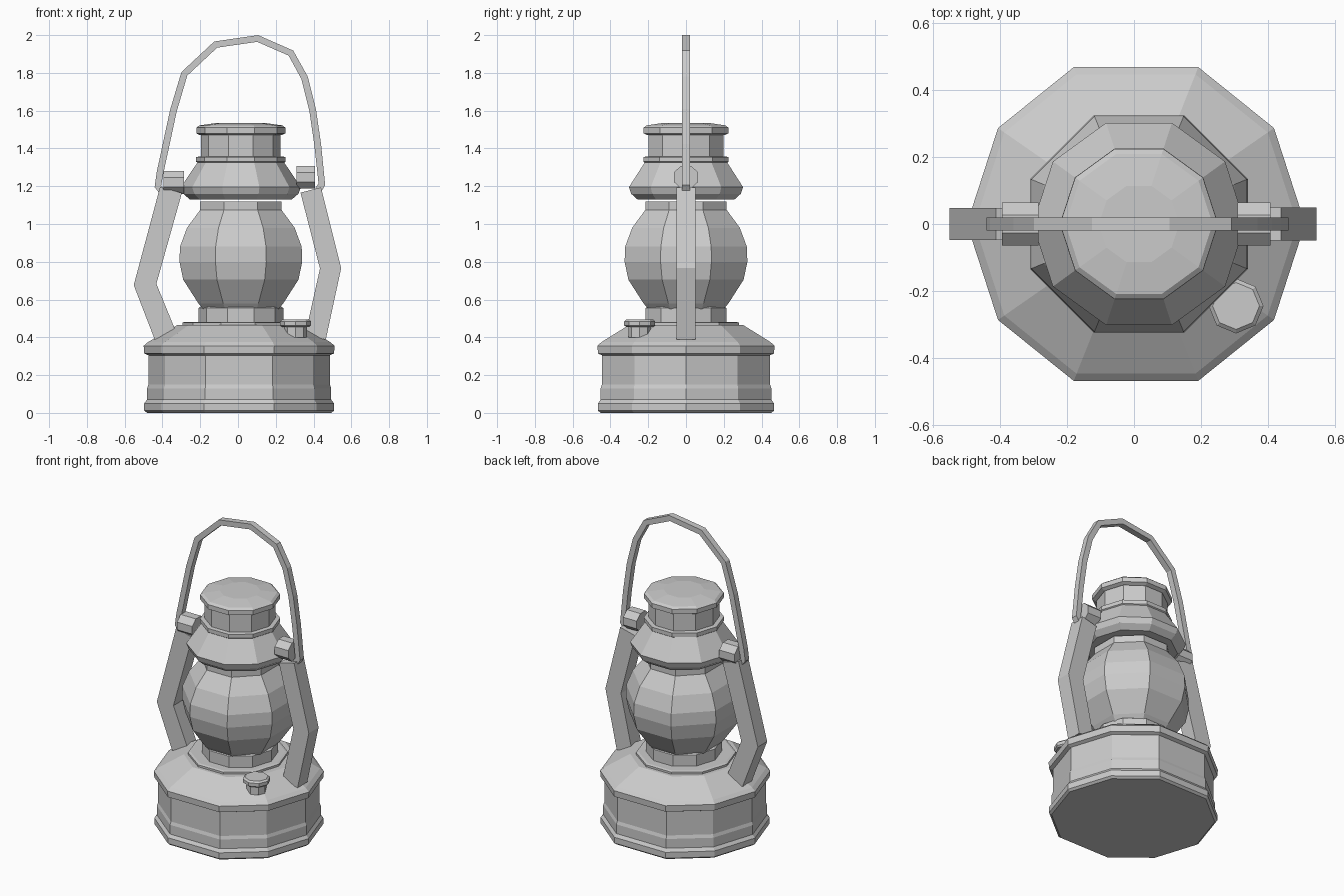
import bpy, bmesh, math
from mathutils import Vector

if "Cube" in bpy.data.objects:
    bpy.data.objects.remove(bpy.data.objects["Cube"])

grey = bpy.data.materials.new("plain grey metal")
grey.diffuse_color = (0.6, 0.6, 0.6, 1)
grey.use_nodes = True
grey.node_tree.nodes["Principled BSDF"].inputs["Base Color"].default_value = grey.diffuse_color


def make(name, bm):
    bmesh.ops.recalc_face_normals(bm, faces=bm.faces)
    me = bpy.data.meshes.new(name)
    bm.to_mesh(me)
    bm.free()
    me.materials.append(grey)
    ob = bpy.data.objects.new(name, me)
    bpy.context.collection.objects.link(ob)
    return ob


def loft(name, rings):
    """Skin a list of equal-length vertex rings and cap both ends."""
    bm = bmesh.new()
    vs = [[bm.verts.new(p) for p in r] for r in rings]
    n = len(vs[0])
    for a, b in zip(vs, vs[1:]):
        for i in range(n):
            j = (i + 1) % n
            bm.faces.new((a[i], a[j], b[j], b[i]))
    bm.faces.new(vs[0][::-1])
    bm.faces.new(vs[-1])
    return make(name, bm)


def ngon(n, start=0.0):
    return [(math.cos(start + math.tau * i / n), math.sin(start + math.tau * i / n))
            for i in range(n)]


def turned(name, outline, profile, cx=0.015, cy=0.0):
    """Stack scaled copies of an outline following (radius, z) points."""
    return loft(name, [[(cx + x * r, cy + y * r, z) for x, y in outline]
                       for r, z in profile])


def strip(name, path, hw, hy, y0=0.0):
    """Rectangular bar swept along an (x, z) path, mitred at its bends."""
    pts = [Vector(p) for p in path]
    rings = []
    for i, p in enumerate(pts):
        d1 = (p - pts[max(i - 1, 0)]).normalized()
        d2 = (pts[min(i + 1, len(pts) - 1)] - p).normalized()
        d = (d1 + d2).normalized()
        n = Vector((-d.y, d.x)) * hw
        rings.append([(p.x + s * n.x, y0 + t * hy, p.y + s * n.y)
                      for s, t in ((1, 1), (1, -1), (-1, -1), (-1, 1))])
    return loft(name, rings)


# Ten-sided outline of the tank, with wide front and back flats
quarter = [(0.82, 0.57), (0.37, 0.932)]
tank_outline = ([(1.005, 0)] + quarter + [(-x, y) for x, y in quarter[::-1]]
                + [(-1.005, 0)] + [(-x, -y) for x, y in quarter]
                + [(x, -y) for x, y in quarter[::-1]])
deca = ngon(10)
octa = [(x / math.cos(math.pi / 8), y / math.cos(math.pi / 8))
        for x, y in ngon(8, math.pi / 8)]

# Fuel tank with rolled rims and sloping shoulder
turned("fuel_tank", tank_outline,
       [(0.485, 0), (0.50, 0.012), (0.50, 0.05), (0.485, 0.07), (0.485, 0.13),
        (0.478, 0.15), (0.478, 0.305), (0.50, 0.315), (0.503, 0.355),
        (0.48, 0.375), (0.325, 0.465)], cx=0.006)
turned("tank_top_plate", deca, [(0.295, 0.45), (0.295, 0.478), (0.28, 0.482)], cx=0.0)

# Burner collar and glass globe
turned("burner_collar", deca,
       [(0.225, 0.47), (0.225, 0.555), (0.21, 0.565)])
turned("glass_globe", octa,
       [(0.20, 0.55), (0.225, 0.58), (0.305, 0.705), (0.325, 0.80), (0.322, 0.88),
        (0.285, 0.98), (0.215, 1.075), (0.215, 1.12)])

# Hood, chimney and cap
turned("hood", deca,
       [(0.27, 1.13), (0.305, 1.16), (0.318, 1.195), (0.23, 1.325),
        (0.237, 1.33), (0.237, 1.355), (0.21, 1.358)])
turned("chimney", deca, [(0.21, 1.35), (0.21, 1.475)])
turned("chimney_cap", deca,
       [(0.215, 1.47), (0.236, 1.48), (0.236, 1.51), (0.22, 1.522), (0.12, 1.536)])

# Fuel filler stem and cap
turned("filler_stem", ngon(8), [(0.06, 0.40), (0.06, 0.465)], 0.305, -0.245)
turned("filler_cap", ngon(8), [(0.072, 0.455), (0.082, 0.463), (0.082, 0.485),
                               (0.07, 0.495)], 0.305, -0.245)

# Bent side arms
strip("left_arm", [(-0.355, 1.18), (-0.492, 0.68), (-0.385, 0.41)], 0.06, 0.048)
strip("right_arm", [(0.385, 1.18), (0.49, 0.765), (0.41, 0.40)], 0.056, 0.05)

# Eight-sided handle lugs, axis along x
for name, x0, x1, zc in (("left_lug", -0.395, -0.285, 1.22),
                         ("right_lug", 0.31, 0.408, 1.248)):
    loft(name, [[(x, 0.07 * a, zc + 0.065 * b) for a, b in ngon(8, math.pi / 8)]
                for x in (x0, x1)])

# Bail handle
strip("bail_handle",
      [(-0.395, 1.165), (-0.424, 1.20), (-0.413, 1.27), (-0.342, 1.60),
       (-0.284, 1.795), (-0.118, 1.95), (0.104, 1.982), (0.28, 1.905),
       (0.352, 1.775), (0.395, 1.605), (0.422, 1.42), (0.444, 1.21), (0.425, 1.18)],
      0.018, 0.02)
